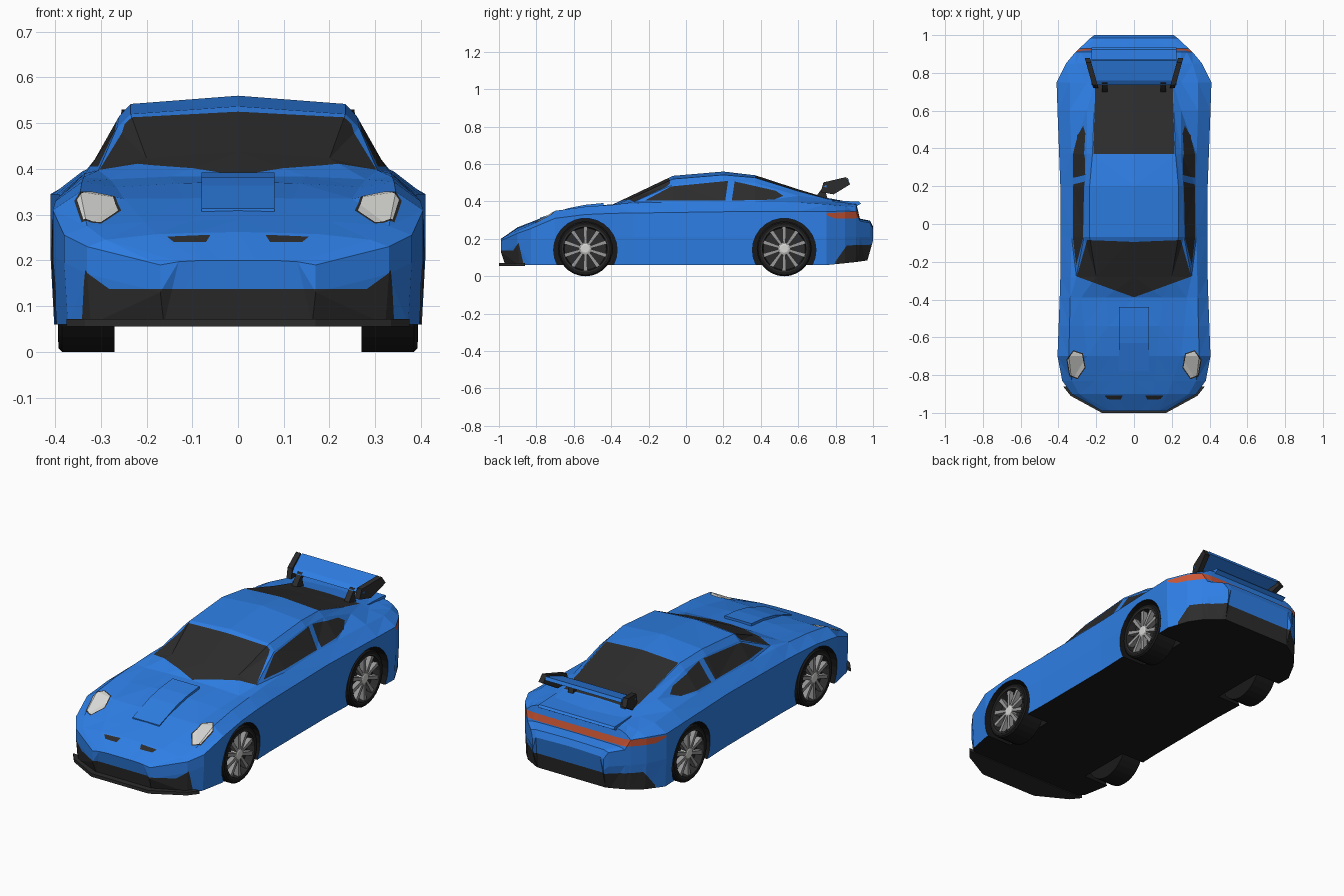
import bpy, bmesh, math
from mathutils import Vector

if "Cube" in bpy.data.objects:
    bpy.data.objects.remove(bpy.data.objects["Cube"])


def material(name, rgb):
    m = bpy.data.materials.new(name)
    m.diffuse_color = (*rgb, 1)
    m.use_nodes = True
    m.node_tree.nodes["Principled BSDF"].inputs["Base Color"].default_value = m.diffuse_color
    return m


BLUE = material("blue paint", (0.027, 0.21, 0.78))
TRIM = material("dark trim and glass", (0.025, 0.025, 0.025))
BLACK = material("black rubber", (0.01, 0.01, 0.01))
LAMP = material("pale lamp", (0.68, 0.68, 0.66))
RED = material("tail lamp red", (0.6, 0.09, 0.035))
RIM = material("rim grey", (0.32, 0.32, 0.32))
MATS = [BLUE, TRIM, BLACK, LAMP, RED]
AXLES = (-0.538, 0.525)
WHEEL_Z, ARCH_Z, ARCH_R = 0.147, 0.14, 0.17


def make(name, bm, mats):
    bmesh.ops.recalc_face_normals(bm, faces=bm.faces[:])
    me = bpy.data.meshes.new(name)
    bm.to_mesh(me)
    bm.free()
    for m in mats:
        me.materials.append(m)
    ob = bpy.data.objects.new(name, me)
    bpy.context.collection.objects.link(ob)
    return ob


def prism(name, poly, axis, lo, hi, mat):
    """Extrude a 2D outline along axis 0 (outline y,z) or 2 (outline x,y)."""
    bm = bmesh.new()
    put = (lambda p, d: (d, p[0], p[1])) if axis == 0 else (lambda p, d: (p[0], p[1], d))
    a = [bm.verts.new(put(p, lo)) for p in poly]
    b = [bm.verts.new(put(p, hi)) for p in poly]
    bm.faces.new(a)
    bm.faces.new(b)
    n = len(poly)
    for i in range(n):
        bm.faces.new((a[i], a[(i + 1) % n], b[(i + 1) % n], b[i]))
    return make(name, bm, [mat])


def lathe(name, profile, y, z, side, mat, n=28):
    """Revolve (x, radius) points about an axle."""
    bm = bmesh.new()
    rings = [[bm.verts.new((side * x, y + r * math.cos(math.tau * i / n),
                            z + r * math.sin(math.tau * i / n))) for i in range(n)]
             for x, r in profile]
    for a, b in zip(rings, rings[1:]):
        for i in range(n):
            bm.faces.new((a[i], a[(i + 1) % n], b[(i + 1) % n], b[i]))
    bm.faces.new(rings[0])
    bm.faces.new(rings[-1])
    return make(name, bm, [mat])


def at(rail, y):
    """Piecewise linear value of a rail at y."""
    for (a, u), (b, v) in zip(rail, rail[1:]):
        if y <= b:
            return u + (v - u) * max(0, (y - a) / (b - a))
    return rail[-1][1]


# Body rails along y: side, shoulder, belt, roof edge, roof inner, centre line
STATIONS = (-.99, -.9, -.83, -.7, -.54, -.39, -.28, -.07, .2, .37, .6, .75, .85, .91, .93, .985, 1)
SIDE = ((-.99, .17), (-.9, .33), (-.83, .38), (-.7, .405), (-.3, .39), (.2, .39), (.6, .405),
        (.75, .41), (.85, .36), (.91, .31), (.985, .23), (1, .21))
SHOULDER = ((-.99, .19), (-.9, .23), (-.83, .255), (-.7, .31), (-.5, .335), (.2, .345),
            (.75, .345), (.85, .35), (.91, .345), (.93, .295), (.985, .285), (1, .25))
BELT_X = ((-.99, .13), (-.9, .29), (-.83, .33), (-.7, .345), (-.28, .335), (.2, .325), (.6, .34),
          (.75, .34), (.85, .31), (.91, .28), (1, .19))
BELT_Z = ((-.99, .197), (-.9, .245), (-.83, .275), (-.7, .35), (-.54, .372), (-.28, .39), (.2, .4),
          (.6, .395), (.75, .385), (.85, .375), (.91, .37), (.93, .303), (.985, .293), (1, .26))
EDGE_X = ((-.99, .08), (-.9, .18), (-.7, .25), (-.39, .28), (-.28, .305), (-.07, .265), (.2, .26),
          (.37, .25), (.91, .25), (1, .12))
EDGE_Z = ((-.99, .2), (-.9, .257), (-.7, .335), (-.54, .36), (-.39, .377), (-.28, .397), (-.07, .49),
          (.2, .515), (.37, .5), (.6, .43), (.75, .397), (.91, .383), (.93, .305), (.985, .295), (1, .262))
INNER_X = ((-.99, .04), (-.9, .1), (-.7, .12), (-.39, .15), (-.28, .2), (-.07, .235), (.2, .235),
           (.37, .22), (.91, .2), (1, .06))
INNER_Z = ((-.99, .2), (-.9, .26), (-.7, .335), (-.54, .368), (-.39, .383), (-.28, .423), (-.07, .52),
           (.2, .542), (.37, .527), (.6, .455), (.75, .415), (.91, .388), (.93, .306), (.985, .296), (1, .264))
CENTRE = ((-.99, .2), (-.9, .262), (-.7, .34), (-.54, .373), (-.39, .385), (-.28, .437), (-.07, .537),
          (.2, .56), (.37, .54), (.6, .465), (.75, .42), (.91, .39), (.93, .308), (.985, .297), (1, .265))

bm = bmesh.new()
loops = []
for y in STATIONS:
    w, s = at(SIDE, y), at(SHOULDER, y)
    zb = at(((-1, .06), (.75, .06), (1, .085)), y)
    tuck = at(((-1, .025), (-.85, 0), (.9, 0), (1, -.03)), y)
    half = [(w - .008, y + tuck, zb), (w, y, min(.21, s - .06)), (w, y, s),
            (at(BELT_X, y), y, at(BELT_Z, y)), (at(EDGE_X, y), y, at(EDGE_Z, y)),
            (at(INNER_X, y), y, at(INNER_Z, y))]
    ring = [(0, y + tuck, zb)] + half + [(0, y, at(CENTRE, y))] + [(-a, b, c) for a, b, c in half[::-1]]
    loops.append([bm.verts.new(p) for p in ring])
for a, b in zip(loops, loops[1:]):
    for i in range(len(a)):
        j = (i + 1) % len(a)
        bm.faces.new((a[i], a[j], b[j], b[i]))
bm.faces.new(loops[0])
bm.faces.new(loops[-1])
bmesh.ops.triangulate(bm, faces=bm.faces[:])
shell = make("shell", bm, [BLUE])

# Wheel arches cut from the +x side, which is mirrored later
cutters = []
for y in AXLES:
    c = lathe("arch_cutter", [(.25, ARCH_R), (.6, ARCH_R)], y, ARCH_Z, 1, BLUE, 26)
    c.hide_render = True
    cutters.append(c)
    mod = shell.modifiers.new("arch", "BOOLEAN")
    mod.object, mod.operation, mod.solver = c, "DIFFERENCE", "EXACT"
bpy.context.view_layer.update()
cut = bpy.data.meshes.new_from_object(shell.evaluated_get(bpy.context.evaluated_depsgraph_get()))
bm = bmesh.new()
bm.from_mesh(cut)
for ob in cutters + [shell]:
    bpy.data.objects.remove(ob)
bmesh.ops.bisect_plane(bm, geom=bm.verts[:] + bm.edges[:] + bm.faces[:], plane_co=(0, 0, 0),
                       plane_no=(1, 0, 0), clear_inner=True)
bmesh.ops.triangulate(bm, faces=bm.faces[:])
bm.normal_update()

# Underside and wheel wells
for f in bm.faces:
    well = any(all(math.hypot(v.co.y - y, v.co.z - ARCH_Z) < ARCH_R + .0006 for v in f.verts) for y in AXLES)
    f.material_index = 2 if well or f.normal.z < -.75 else 0


def inside(p, poly):
    hit = False
    for (ax, ay), (bx, by) in zip(poly, poly[1:] + poly[:1]):
        if (ay > p[1]) != (by > p[1]) and p[0] < (bx - ax) * (p[1] - ay) / (by - ay) + ax:
            hit = not hit
    return hit


def paint(poly, i, j, index, test):
    """Cut an outline (in axes i, j) into the body faces passing the test, and colour it."""
    ok = lambda f: f.material_index != 2 and test(f.normal, f.calc_center_median())
    for a, b in zip(poly, poly[1:] + poly[:1]):
        co, no = Vector((0, 0, 0)), Vector((0, 0, 0))
        co[i], co[j] = a
        no[i], no[j] = b[1] - a[1], a[0] - b[0]
        faces = [f for f in bm.faces if ok(f)]
        geom = set(faces) | {e for f in faces for e in f.edges} | {v for f in faces for v in f.verts}
        bmesh.ops.bisect_plane(bm, geom=list(geom), plane_co=co, plane_no=no.normalized(), dist=1e-5)
        bm.normal_update()
    for f in bm.faces:
        c = f.calc_center_median()
        if ok(f) and inside((c[i], c[j]), poly):
            f.material_index = index


# Windows
paint([(-.02, -.388), (0, -.388), (.303, -.278), (.248, -.085), (0, -.095), (-.02, -.095)], 0, 1, 1,
      lambda n, c: n.z > .3 and -.5 < c.y < .1)
paint([(-.02, .37), (.215, .37), (.205, .74), (-.02, .74)], 0, 1, 1, lambda n, c: n.z > .3 and c.y > .2)
glass_side = lambda n, c: n.x > .35 and c.z > .38 and -.3 < c.y < .65
paint([(-.22, .405), (-.08, .48), (.225, .51), (.21, .405)], 1, 2, 1, glass_side)
paint([(.245, .405), (.26, .507), (.48, .457), (.52, .43), (.47, .41)], 1, 2, 1, glass_side)
# Headlamps with dark surround, and nose vents
lamp = [(.275, -.69), (.32, -.675), (.352, -.72), (.338, -.8), (.3, -.815), (.262, -.76)]
nose_top = lambda n, c: n.z > .2 and c.y < -.6
paint([(.308 + (x - .308) * 1.14, -.745 + (y + .745) * 1.1) for x, y in lamp], 0, 1, 1, nose_top)
paint(lamp, 0, 1, 3, nose_top)
paint([(.06, .256), (.155, .252), (.14, .24), (.07, .24)], 0, 2, 1, lambda n, c: c.y < -.8 and n.z > .2)
# Front intake, rear bumper and tail lamp strip
paint([(-1.1, .137), (-.925, .137), (-.895, .18), (-.865, .05), (-1.1, .05)], 1, 2, 1, lambda n, c: c.y < -.8)
paint([(.8, .04), (.8, .08), (.86, .165), (1.1, .172), (1.1, .04)], 1, 2, 1, lambda n, c: c.y > .7)
paint([(.73, .335), (.88, .345), (.94, .345), (.94, .311), (.8, .308)], 1, 2, 4, lambda n, c: c.y > .7)
body = make("body", bm, MATS)
mirror = body.modifiers.new("mirror", "MIRROR")
mirror.merge_threshold = 0.0005

# Front splitter, raised bonnet panel and tail lip
prism("front_splitter", [(-.17, -1), (.17, -1), (.335, -.91), (.375, -.86), (-.375, -.86), (-.335, -.91)],
      2, .055, .072, TRIM)
prism("bonnet_panel", [(-.44, .392), (-.54, .382), (-.63, .364), (-.78, .313), (-.78, .295), (-.44, .36)],
      0, -.08, .08, BLUE)
prism("tail_lip", [(.78, .405), (.925, .399), (.935, .388), (.89, .362), (.8, .37)], 0, -.225, .225, BLUE)

# Rear wing: blade, end plates and supports
prism("wing_blade", [(.735, .478), (.76, .496), (.865, .525), (.872, .508), (.77, .472)], 0, -.225, .225, BLUE)
for s in (-1, 1):
    plate = prism("wing_end_plate", [(.72, .45), (.735, .502), (.855, .53), (.878, .492), (.79, .438)],
                  0, s * .222, s * .25, TRIM)
    for v in plate.data.vertices:
        v.co.x += s * (v.co.y - .84) * .28
    prism("wing_support", [(.69, .42), (.72, .46), (.745, .488), (.77, .485), (.745, .455), (.76, .405)],
          0, s * .14, s * .17, TRIM)

# Wheels
for y in AXLES:
    for s in (-1, 1):
        lathe("tyre", [(.27, .11), (.27, .147), (.385, .147), (.392, .14), (.392, .124), (.35, .118)],
              y, WHEEL_Z, s, BLACK)
        lathe("rim_ring", [(.345, .119), (.393, .126), (.394, .117), (.353, .112)], y, WHEEL_Z, s, TRIM)
        lathe("brake_disc", [(.345, .085), (.356, .085)], y, WHEEL_Z, s, TRIM)
        lathe("hub", [(.35, .036), (.383, .034), (.388, .02)], y, WHEEL_Z, s, LAMP, 12)
        bm = bmesh.new()
        for k in range(10):
            t = math.tau * (k + .5) / 10
            u, w = Vector((0, math.cos(t), math.sin(t))), Vector((0, -math.sin(t), math.cos(t)))
            o = Vector((0, y, WHEEL_Z))
            quad = ((.025, -.007), (.12, -.011), (.12, .011), (.025, .007))
            a, b = ([bm.verts.new(o + u * r + w * d + Vector((s * x, 0, 0))) for r, d in quad]
                    for x in (.36, .386))
            bm.faces.new(a)
            bm.faces.new(b)
            for i in range(4):
                bm.faces.new((a[i], a[(i + 1) % 4], b[(i + 1) % 4], b[i]))
        make("spokes", bm, [RIM])
